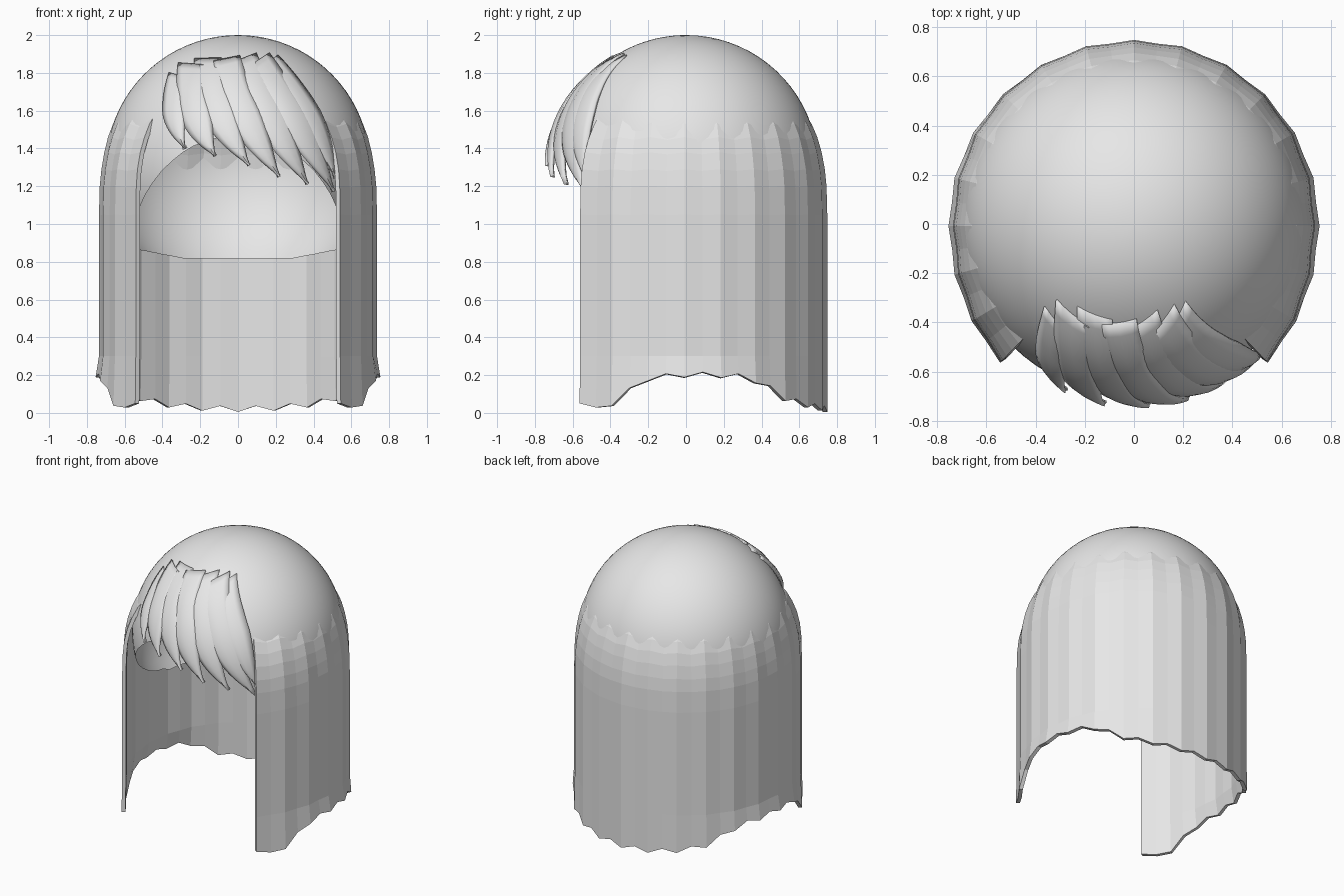
import bpy, bmesh, math
from mathutils import Vector

if "Cube" in bpy.data.objects:
    bpy.data.objects.remove(bpy.data.objects["Cube"])

mat = bpy.data.materials.new("hair_grey")
mat.diffuse_color = (0.8, 0.8, 0.8, 1)
mat.use_nodes = True
mat.node_tree.nodes["Principled BSDF"].inputs["Base Color"].default_value = mat.diffuse_color
CZ, R = 1.3, 0.70                      # centre height and radius of the skull cap


def lerp_table(table, v):
    """Piecewise linear lookup in a short list of (key, value)."""
    if v <= table[0][0]:
        return table[0][1]
    for (a, fa), (b, fb) in zip(table, table[1:]):
        if v <= b:
            return fa + (fb - fa) * (v - a) / (b - a)
    return table[-1][1]


def grid_object(name, rows, closed=False, thick=0.0, smooth=None):
    """Skin a grid of points, rows running down, columns running across."""
    bm = bmesh.new()
    vs = [[bm.verts.new(p) for p in row] for row in rows]
    n = len(vs[0])
    for a, b in zip(vs, vs[1:]):
        for i in range(n if closed else n - 1):
            j = (i + 1) % n
            bm.faces.new((a[i], b[i], b[j], a[j]))
    bmesh.ops.remove_doubles(bm, verts=bm.verts, dist=1e-5)
    me = bpy.data.meshes.new(name)
    bm.to_mesh(me)
    bm.free()
    me.materials.append(mat)
    ob = bpy.data.objects.new(name, me)
    bpy.context.collection.objects.link(ob)
    if thick:
        m = ob.modifiers.new("thickness", 'SOLIDIFY')
        m.thickness, m.offset = thick, -1
    if smooth:
        bpy.ops.object.select_all(action='DESELECT')
        ob.select_set(True)
        bpy.context.view_layer.objects.active = ob
        bpy.ops.object.shade_smooth_by_angle(angle=math.radians(smooth))
    return ob


# Skull cap: sphere trimmed by an arched face opening and a low back edge
def cap_point(th, az):
    s = R * math.sin(th)
    return Vector((s * math.cos(az), s * math.sin(az), CZ + R * math.cos(th)))


def trimmed(p):
    if p.z < 0.82 + 0.2 * max(0, abs(p.x) - 0.3):
        return True
    arch = 1 - (p.x / 0.57) ** 2
    return p.y < 0 and arch > 0 and p.z < 0.83 + 0.64 * math.sqrt(arch)


cols = []
for i in range(72):
    az = 2 * math.pi * i / 72
    th = 0.3
    while th < 3 and not trimmed(cap_point(th, az)):
        th += 0.005
    cols.append([cap_point(th * k / 28, az) for k in range(29)])
grid_object("skull_cap", list(zip(*cols)), closed=True, smooth=40)

# Long curtain around the sides and back, with shallow vertical locks
SEG = 36
profile = [(1.59, 0.625), (1.53, 0.665), (1.46, 0.695), (1.38, 0.718),
           (1.29, 0.735), (1.2, 0.744), (1.05, 0.748), (0.3, 0.748)]
hem = [(-0.57, 0.06), (-0.53, 0.02), (-0.47, 0.0), (-0.4, 0.03), (-0.3, 0.10),
       (-0.2, 0.17), (0.0, 0.19), (0.25, 0.185), (0.4, 0.15), (0.5, 0.07),
       (0.62, 0.035), (0.75, 0.005)]
cols = []
for i in range(SEG + 1):
    a = math.radians(-46 + 272 * i / SEG)
    odd = i % 2
    front = max(0, -math.sin(a)) / 0.72
    side = abs(math.cos(a)) ** 4
    col = []
    for k, (z, r) in enumerate(profile):
        f = k / (len(profile) - 1)
        r += min(1, 2 * f) * (0.034 * front ** 2 - 0.012 * side - 0.009 * odd)
        z -= 0.02 * odd * (1 - f)
        col.append((r * math.cos(a), r * math.sin(a), z))
    z = lerp_table(hem, col[-1][1]) + (0.028 if odd and 0 < i < SEG else 0)
    r += 0.018 * side
    col.append((r * math.cos(a), r * math.sin(a), z))
    cols.append(col)
grid_object("hair_curtain", list(zip(*cols)), thick=0.025)


# Swept fringe: overlapping pointed locks lying over the forehead
def lock(name, root, mid, tip, half, lift):
    root, mid, tip = Vector(root), Vector(mid), Vector(tip)
    rows = []
    for k in range(19):
        t = k / 18
        c = root * (1 - t) ** 2 + mid * 2 * t * (1 - t) + tip * t * t
        d = (mid - root) * (1 - t) + (tip - mid) * t
        side = Vector((-d.y, d.x)).normalized()
        w = half * (0.8 + 0.2 * min(1, 2 * t))
        if t > 0.5:
            w *= max(0.06, 1 - ((t - 0.5) / 0.5) ** 1.6)
        row = []
        for u in (-1, -0.6, 0, 0.6, 1):
            p = c + side * w * u
            rad = 0.708 + lift + 0.042 * math.sin(t * math.pi / 2) - 0.016 * u * u * min(1, 3 * t)
            y2 = rad * rad - p.x ** 2 - (p.y - CZ) ** 2
            row.append((p.x, -math.sqrt(max(0.01, y2)), p.y))
        rows.append(row)
    grid_object(name, rows[::1], thick=0.018, smooth=40)


locks = [  # root, bend and tip in front view (x, z), half width
    ((-0.32, 1.79), (-0.38, 1.58), (-0.28, 1.40), 0.06),
    ((-0.25, 1.85), (-0.27, 1.58), (-0.12, 1.36), 0.085),
    ((-0.16, 1.88), (-0.15, 1.60), (0.06, 1.31), 0.09),
    ((-0.06, 1.88), (0.00, 1.58), (0.22, 1.25), 0.09),
    ((0.03, 1.88), (0.15, 1.58), (0.37, 1.21), 0.09),
    ((0.11, 1.87), (0.29, 1.60), (0.51, 1.17), 0.085),
    ((0.17, 1.86), (0.40, 1.60), (0.52, 1.24), 0.07),
]
for i, (a, b, c, w) in enumerate(locks):
    lock("fringe_lock_%d" % (i + 1), a, b, c, w, 0.003 * (i % 2))
